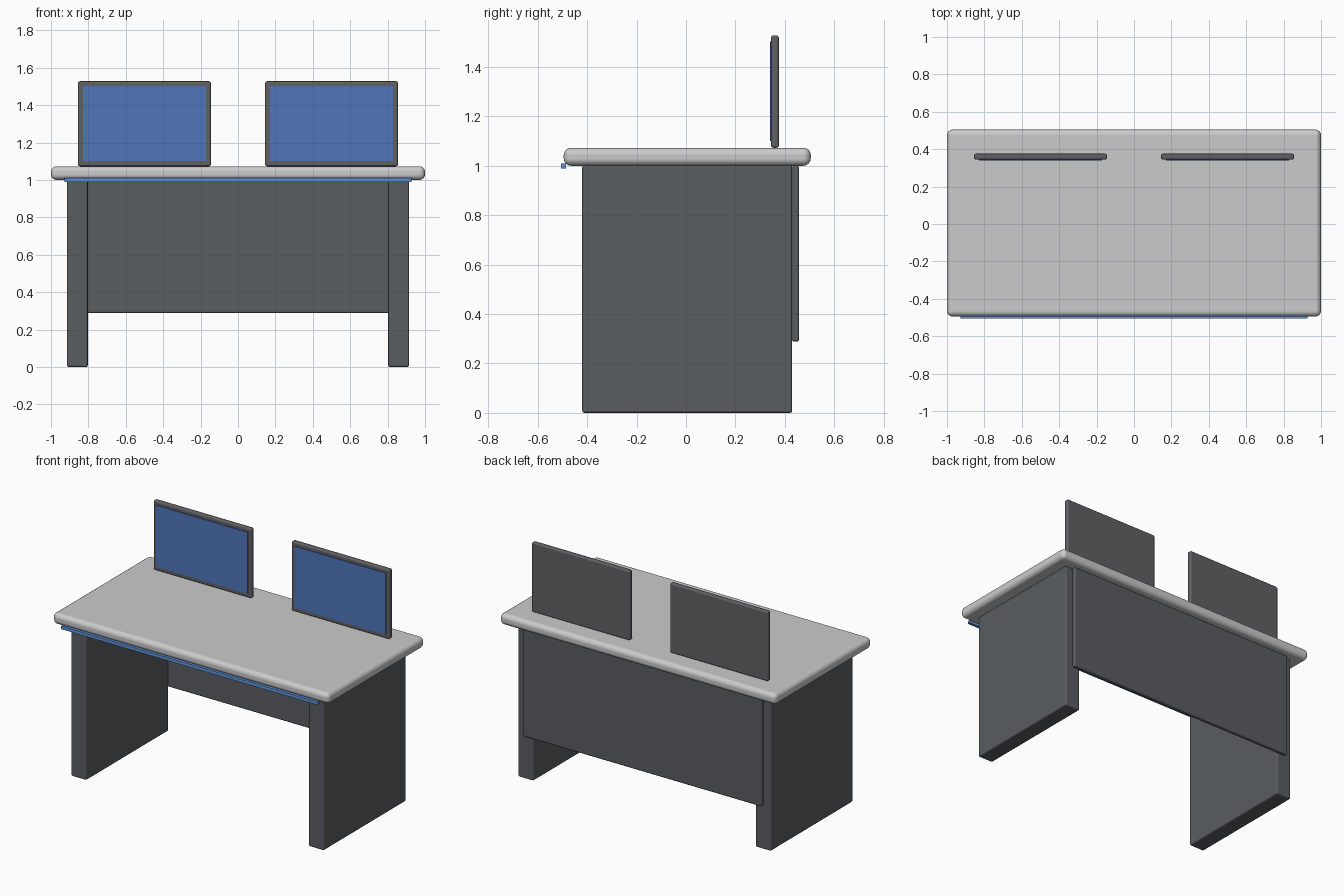
import bpy

if "Cube" in bpy.data.objects:
    bpy.data.objects.remove(bpy.data.objects["Cube"])


def material(name, color):
    m = bpy.data.materials.new(name)
    m.diffuse_color = color
    m.use_nodes = True
    m.node_tree.nodes["Principled BSDF"].inputs["Base Color"].default_value = m.diffuse_color
    return m


top_mat = material("light_grey", (0.62, 0.62, 0.65, 1))
dark_mat = material("charcoal", (0.10, 0.11, 0.12, 1))
frame_mat = material("frame_grey", (0.12, 0.12, 0.13, 1))
screen_mat = material("screen_blue", (0.08, 0.18, 0.50, 1))
trim_mat = material("trim_blue", (0.12, 0.30, 0.70, 1))


def box(name, x, y, z, mat, bevel=0.0, segments=3):
    """Box from (min, max) ranges, with optional rounded edges."""
    lo, hi = zip(x, y, z)
    bpy.ops.mesh.primitive_cube_add(
        size=1, location=[(a + b) / 2 for a, b in zip(lo, hi)])
    ob = bpy.context.object
    ob.name = name
    ob.scale = [b - a for a, b in zip(lo, hi)]
    bpy.ops.object.transform_apply(location=False, rotation=False, scale=True)
    ob.data.materials.append(mat)
    if bevel:
        bpy.ops.object.shade_smooth_by_angle()
        mod = ob.modifiers.new("Rounded edges", 'BEVEL')
        mod.width = bevel
        mod.segments = segments
        mod.harden_normals = True
    return ob


# Desk top with soft edges, and the blue trim under its front edge
box("desk_top", (-1, 1), (-0.495, 0.505), (1.0, 1.073), top_mat, 0.03, 4)
box("front_trim", (-0.928, 0.928), (-0.505, -0.485), (0.99, 1.01), trim_mat)

# Back modesty panel, fixed to the rear of the legs
box("back_panel", (-0.865, 0.865), (0.428, 0.458), (0.288, 1.0), dark_mat, 0.01)

# Slab legs and monitors, one per side
for side, s in (("left", -1), ("right", 1)):
    def span(a, b):
        return tuple(sorted((s * a, s * b)))

    box(side + "_leg", span(0.803, 0.915), (-0.42, 0.43), (0, 1.003), dark_mat, 0.01)
    box(side + "_monitor_frame", span(0.145, 0.855), (0.344, 0.376),
        (1.073, 1.528), frame_mat, 0.01)
    box(side + "_monitor_screen", span(0.17, 0.83), (0.339, 0.349),
        (1.1, 1.503), screen_mat)
